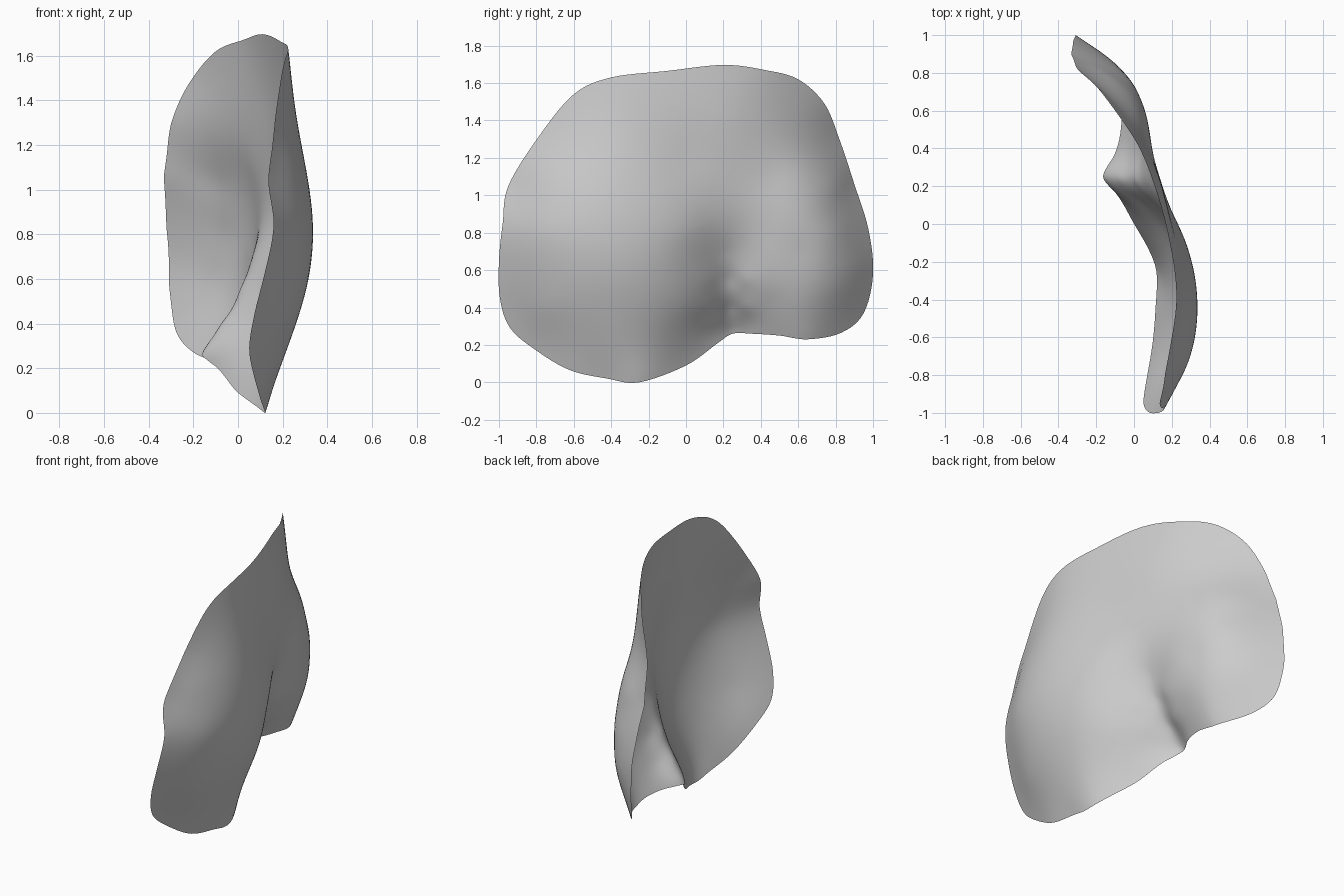
import bpy, bmesh, math
from mathutils import Vector
from mathutils.geometry import interpolate_bezier

if "Cube" in bpy.data.objects:
    bpy.data.objects.remove(bpy.data.objects["Cube"])

# Rim of the sheet, as (y, z, x)
rim = [(-.25, 0, .12), (-.42, .02, .115), (-.62, .065, .1), (-.8, .17, .07), (-.94, .29, .05),
       (-.995, .45, .075), (-1, .65, .125), (-.98, .85, .16), (-.95, 1.05, .135),
       (-.79, 1.31, .165), (-.6, 1.54, .2), (-.4, 1.63, .225), (-.1, 1.665, .19),
       (.2, 1.697, .11), (.42, 1.67, .02), (.6, 1.62, -.1), (.74, 1.49, -.21),
       (.82, 1.3, -.3), (.9, 1.06, -.335), (.975, .82, -.32), (1, .58, -.31),
       (.95, .37, -.28), (.83, .265, -.19), (.65, .23, -.08), (.5, .25, -.07),
       (.35, .26, -.11), (.25, .26, -.17), (.17, .21, -.1), (0, .09, .0)]

# Interior depths, as (y, z, x): main bulge, fold, rear lobe
bulge = [(-.4, .4, .26), (-.4, .8, .335), (-.4, 1.2, .285), (-.75, .4, .19), (-.75, .8, .28),
         (-.75, 1.1, .235), (0, .4, .135), (0, .8, .23), (0, 1.2, .205)]
fold = [(.24, .4, -.08), (.23, .55, .005), (.22, .7, .07), (.2, .85, .13),
        (.13, .4, .02), (.32, .4, -.035), (.12, .55, .09), (.32, .55, .035)]
lobe = [(.25, 1.1, .135), (.25, 1.4, .13), (.45, .42, 0), (.45, .7, .075), (.45, 1.1, .07),
        (.62, .42, -.0), (.62, .7, .045), (.62, 1.1, .0), (.8, .5, -.07), (.8, .8, -.06),
        (.8, 1.05, -.15), (.9, .6, -.16)]
pts = rim + bulge + fold + lobe


def kernel(a, b):
    r2 = (a[0] - b[0]) ** 2 + (a[1] - b[1]) ** 2
    return 0.5 * r2 * math.log(r2) if r2 > 1e-12 else 0.0


def solve(m, rhs):
    n = len(m)
    m = [row + [v] for row, v in zip(m, rhs)]
    for i in range(n):
        p = max(range(i, n), key=lambda r: abs(m[r][i]))
        m[i], m[p] = m[p], m[i]
        for r in range(i + 1, n):
            f = m[r][i] / m[i][i]
            if f:
                m[r] = [a - f * b for a, b in zip(m[r], m[i])]
    out = [0.0] * n
    for i in reversed(range(n)):
        out[i] = (m[i][n] - sum(m[i][j] * out[j] for j in range(i + 1, n))) / m[i][i]
    return out


# Thin-plate surface through all control points, slightly relaxed
n = len(pts)
rows = [[kernel(a, b) + (0.0015 if a is b else 0) for b in pts] + [1, a[0], a[1]] for a in pts]
rows += [[1.0] * n + [0, 0, 0], [p[0] for p in pts] + [0, 0, 0], [p[1] for p in pts] + [0, 0, 0]]
w = solve(rows, [p[2] for p in pts] + [0, 0, 0])


def depth(y, z):
    return sum(w[i] * kernel((y, z), pts[i]) for i in range(n)) + w[n] + w[n + 1] * y + w[n + 2] * z


# Smooth closed outline through the rim points
outline = []
k = len(rim)
for i in range(k):
    p0, p1, p2, p3 = (Vector(rim[(i + j) % k][:2]).to_3d() for j in (-1, 0, 1, 2))
    outline += interpolate_bezier(p1, p1 + (p2 - p0) / 6, p2 - (p3 - p1) / 6, p2, 7)[:-1]

# Curved sheet: concentric rings shrinking to a centre point
RINGS = 30
centre = Vector((0.1, 0.85, 0))
bm = bmesh.new()
rings = []
for r in range(RINGS, 0, -1):
    ring = []
    for p in outline:
        q = centre.lerp(p, r / RINGS)
        ring.append(bm.verts.new((depth(q.x, q.y), q.x, q.y)))
    rings.append(ring)
s = len(outline)
for a, b in zip(rings, rings[1:]):
    for i in range(s):
        j = (i + 1) % s
        bm.faces.new((a[i], b[i], b[j], a[j]))
tip = bm.verts.new((depth(centre.x, centre.y), centre.x, centre.y))
for i in range(s):
    bm.faces.new((rings[-1][i], tip, rings[-1][(i + 1) % s]))
bmesh.ops.recalc_face_normals(bm, faces=bm.faces)
if sum(f.normal.x for f in bm.faces) < 0:
    bmesh.ops.reverse_faces(bm, faces=bm.faces)
for f in bm.faces:
    f.smooth = True

mesh = bpy.data.meshes.new("curved_sheet")
bm.to_mesh(mesh)
bm.free()
grey = bpy.data.materials.new("light grey")
grey.diffuse_color = (0.6, 0.6, 0.6, 1)
grey.use_nodes = True
grey.node_tree.nodes["Principled BSDF"].inputs["Base Color"].default_value = grey.diffuse_color
mesh.materials.append(grey)
bpy.context.collection.objects.link(bpy.data.objects.new("curved_sheet", mesh))
